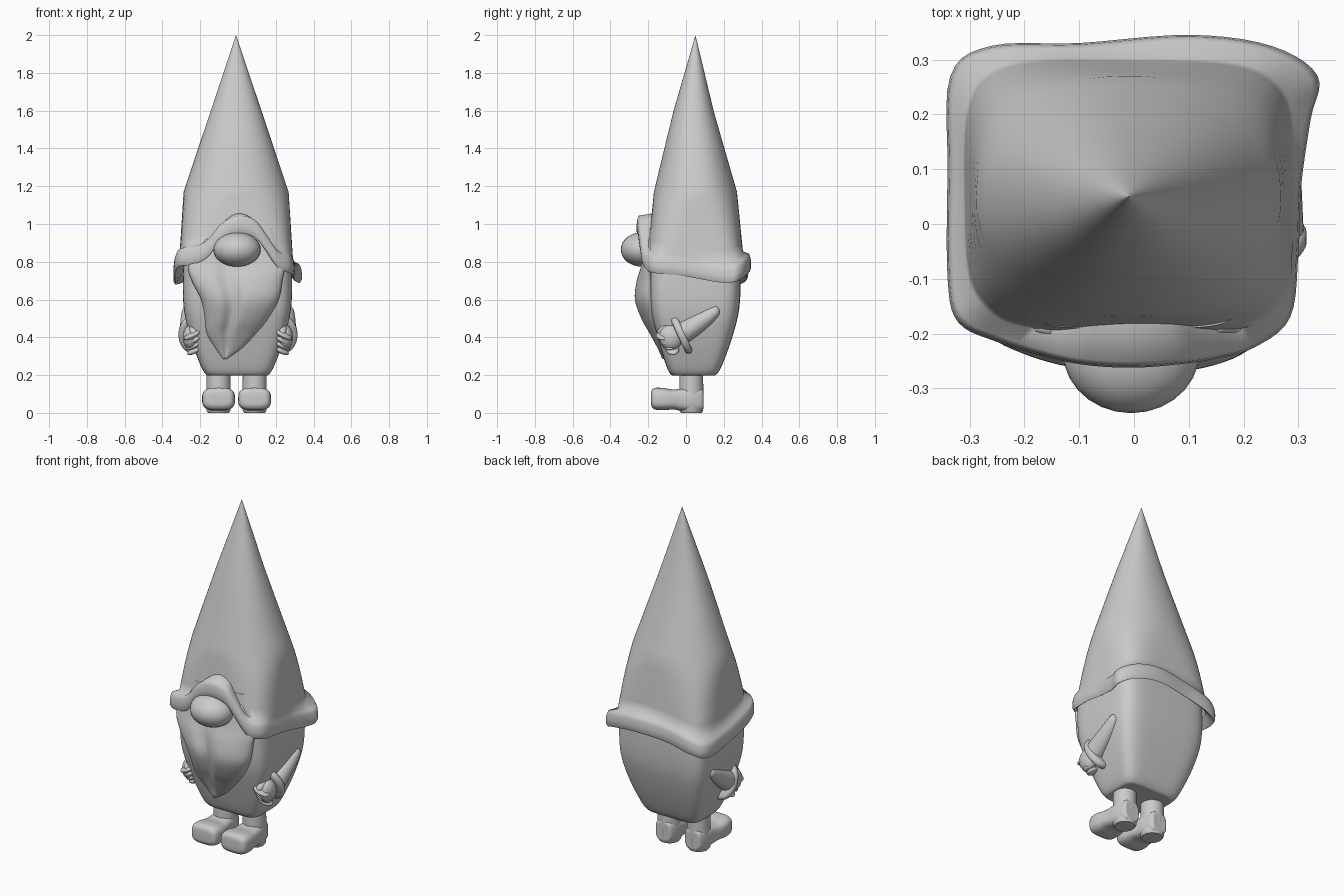
import bpy, math
from mathutils import Vector, Matrix

if "Cube" in bpy.data.objects:
    bpy.data.objects.remove(bpy.data.objects["Cube"])


def spline(pts, sub, closed=False):
    """Catmull-Rom resampling of tuples of any length."""
    n, out = len(pts), []
    at = (lambda i: pts[i % n]) if closed else (lambda i: pts[max(0, min(n - 1, i))])
    for i in range(n if closed else n - 1):
        for k in range(sub):
            t = k / sub
            out.append(tuple(0.5 * (2 * b + (c - a) * t + (2 * a - 5 * b + 4 * c - d) * t * t
                                    + (3 * b - a - 3 * c + d) * t ** 3)
                             for a, b, c, d in zip(at(i - 1), at(i), at(i + 1), at(i + 2))))
    if not closed:
        out.append(tuple(pts[-1]))
    return out


def ring(center, u, v, power=2.0, count=32):
    """Superellipse loop spanned by the half-axis vectors u and v."""
    c, u, v, loop = Vector(center), Vector(u), Vector(v), []
    for i in range(count):
        a = 2 * math.pi * i / count
        s, t = math.cos(a), math.sin(a)
        e = 2 / power
        loop.append(c + u * math.copysign(abs(s) ** e, s) + v * math.copysign(abs(t) ** e, t))
    return loop


def smooth(obj, angle=50):
    bpy.ops.object.select_all(action='DESELECT')
    obj.select_set(True)
    bpy.context.view_layer.objects.active = obj
    bpy.ops.object.shade_smooth_by_angle(angle=math.radians(angle))


def loft(name, loops, cap_start=True, cap_end=True, angle=50):
    n = len(loops[0])
    verts = [tuple(p) for l in loops for p in l]
    faces = [(r * n + i, r * n + (i + 1) % n, (r + 1) * n + (i + 1) % n, (r + 1) * n + i)
             for r in range(len(loops) - 1) for i in range(n)]
    if cap_start:
        faces.append(tuple(reversed(range(n))))
    if cap_end:
        faces.append(tuple(range((len(loops) - 1) * n, len(loops) * n)))
    me = bpy.data.meshes.new(name)
    me.from_pydata(verts, [], faces)
    import bmesh
    bm = bmesh.new()
    bm.from_mesh(me)
    bmesh.ops.recalc_face_normals(bm, faces=bm.faces)
    bm.to_mesh(me)
    bm.free()
    obj = bpy.data.objects.new(name, me)
    bpy.context.collection.objects.link(obj)
    smooth(obj, angle)
    return obj


def ball(name, loc, scale, rot=(0, 0, 0)):
    bpy.ops.mesh.primitive_uv_sphere_add(segments=28, ring_count=16, location=loc, rotation=rot)
    obj = bpy.context.object
    obj.name = name
    obj.scale = scale
    smooth(obj, 80)
    return obj


# Body: tapered rounded box (z, half width, front y, back y)
body = [(0.2, 0.145, -0.06, 0.14), (0.203, 0.165, -0.08, 0.16), (0.25, 0.195, -0.105, 0.19),
        (0.4, 0.25, -0.15, 0.245), (0.56, 0.285, -0.19, 0.283), (0.75, 0.288, -0.2, 0.288),
        (0.82, 0.275, -0.205, 0.275), (0.98, 0.22, -0.19, 0.23)]
loft("body", [ring((-0.003, (f + b) / 2, z), (w, 0, 0), (0, (b - f) / 2, 0), 5.5, 64)
              for z, w, f, b in spline(body, 4)])

# Hat: wavy rolled brim blending from a boxy base into a round cone
brim = [(0, -.262, .95), (.09, -.255, .93), (.15, -.245, .86), (.22, -.225, .765),
        (.285, -.17, .74), (.3, -.05, .73), (.305, .07, .71), (.322, .19, .69),
        (.335, .27, .695), (.25, .325, .73), (.1, .345, .75), (-.1, .33, .735),
        (-.26, .325, .70), (-.335, .27, .68), (-.34, .1, .695), (-.34, -.1, .74),
        (-.32, -.18, .775), (-.25, -.215, .785), (-.17, -.24, .82), (-.09, -.257, .91)]
brim = [Vector(p) for p in spline(brim, 5, True)]
axis = Vector((-0.01, 0.05, 0))


def wall(p, z):
    u = max(0, min(1, (1.17 - z) / 0.37))
    k = min(1, (2.0 - z) / 0.83)
    hx, hy, n = k * (0.278 + 0.024 * u), k * (0.22 + 0.037 * u), 2.2 + 2.8 * u
    a = math.atan2(p.y - axis.y, p.x - axis.x)
    c, s = math.cos(a), math.sin(a)
    r = ((abs(c) / hx) ** n + (abs(s) / hy) ** n) ** (-1 / n)
    return Vector((axis.x + r * c, axis.y - 0.01 * (1 - abs(2 * k - 1)) + r * s, z))


def brim_ring(scale, dz):
    return [Vector((axis.x + (p.x - axis.x) * scale, axis.y + (p.y - axis.y) * scale, p.z + dz))
            for p in brim]


hat = [brim_ring(s, dz) for s, dz in ((0.86, 0.05), (0.94, 0.008), (0.975, 0), (0.997, 0.014),
                                      (1.0, 0.04), (0.99, 0.07), (0.965, 0.093))]
for k in range(7):
    hat.append([wall(p, p.z + 0.105 + (1.17 - p.z - 0.105) * k / 6) for p in brim])
for z in (1.22, 1.3, 1.45, 1.6, 1.75, 1.9, 1.97, 1.999):
    hat.append([wall(p, z) for p in brim])
loft("hat", hat, cap_start=False, angle=70)

# Nose
ball("nose", (-0.005, -0.232, 0.865), (0.125, 0.113, 0.091))

# Beard: folded wedge (z, left x, right x, front y, edge y)
beard = [(0.92, -0.17, 0.16, -0.21, -0.19), (0.79, -0.26, 0.24, -0.235, -0.195),
         (0.7, -0.245, 0.235, -0.262, -0.195), (0.6, -0.195, 0.215, -0.272, -0.192),
         (0.5, -0.175, 0.16, -0.238, -0.17), (0.42, -0.165, 0.095, -0.193, -0.15),
         (0.34, -0.12, 0.02, -0.15, -0.125), (0.285, -0.078, -0.062, -0.125, -0.115)]
loops = []
for z, l, r, f, e in spline(beard, 5):
    loop = ring(((l + r) / 2, e, z), ((r - l) / 2, 0, 0), (0, e - f, 0), 2.2, 56)
    for p in loop:
        if p.y < e:
            t = (p.x - l) / (r - l)
            p.y += 0.45 * (e - p.y) * math.exp(-((t - 0.40) / 0.09) ** 2)
        else:
            p.y = e + (p.y - e) * 0.4
    loops.append(loop)
loft("beard", loops, angle=75)

# Legs and boots
boot = [(0.091, 0.03, 0.03, 0.10), (0.085, 0.05, 0.01, 0.13), (0.03, 0.066, 0.006, 0.135),
        (-0.03, 0.072, 0.012, 0.128), (-0.07, 0.08, 0.018, 0.124), (-0.12, 0.087, 0.014, 0.132),
        (-0.165, 0.082, 0.018, 0.132), (-0.182, 0.066, 0.034, 0.118), (-0.186, 0.04, 0.05, 0.1)]
for side, x in (("left", -0.103), ("right", 0.088)):
    loft(side + "_leg", [ring((x, 0.028, z), (r, 0, 0), (0, r, 0))
                         for z, r in ((0, 0.055), (0.012, 0.063), (0.1, 0.064), (0.26, 0.062))])
    loft(side + "_boot", [ring((x, y, (a + b) / 2), (w, 0, 0), (0, 0, (b - a) / 2), 3.2, 40)
                          for y, w, a, b in spline(boot, 4)], angle=70)

# Arms: tapered sleeve, cuff and curled hand on each side
for side, s in (("left", -1), ("right", 1)):
    d = Vector((0, -0.91, -0.42)).normalized()
    v = d.cross(Vector((1, 0, 0)))
    sleeve = [(0.268, 0.175, 0.55, 0.006), (0.268, 0.165, 0.543, 0.026), (0.262, 0.12, 0.51, 0.04),
              (0.256, 0.06, 0.47, 0.05), (0.25, -0.03, 0.415, 0.06)]
    loft(side + "_sleeve", [ring((s * x, y, z), (r, 0, 0), v * r)
                            for x, y, z, r in spline(sleeve, 4)], angle=70)
    cuff = [(-0.02, 0.8), (-0.017, 0.93), (-0.008, 1.0), (0.008, 1.0), (0.017, 0.93), (0.02, 0.8)]
    loft(side + "_cuff", [ring(Vector((s * 0.235, -0.025, 0.415)) + d * o, (0.08 * k, 0, 0),
                               v * 0.108 * k) for o, k in cuff], angle=70)
    ball(side + "_palm", (s * 0.25, -0.08, 0.4), (0.042, 0.062, 0.066), (0.35, 0, 0))
    ball(side + "_thumb", (s * 0.235, -0.105, 0.445), (0.026, 0.055, 0.026), (0.6, 0, 0))
    for i in range(4):
        ball(f"{side}_finger_{i + 1}", (s * (0.243 - 0.006 * i), -0.125 + 0.018 * i, 0.412 - 0.026 * i),
             (0.05, 0.034, 0.017), (0.3, s * 0.45, s * 0.25))
